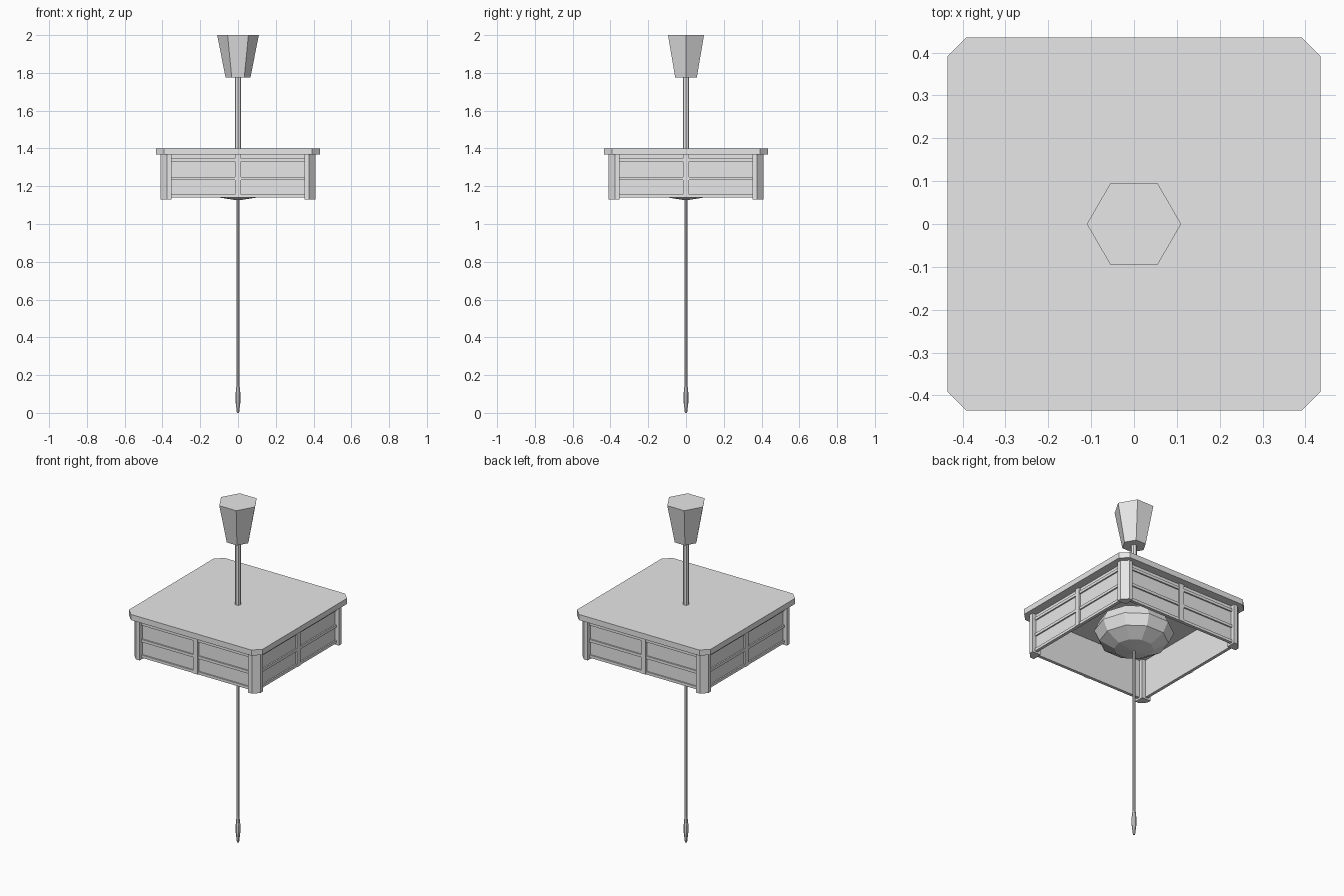
import bpy, bmesh
from math import cos, sin, pi

if "Cube" in bpy.data.objects:
    bpy.data.objects.remove(bpy.data.objects["Cube"], do_unlink=True)

GREY = (0.8, 0.8, 0.8, 1.0)
metal = bpy.data.materials.new("plain grey")
metal.use_nodes = True
metal.diffuse_color = GREY
metal.node_tree.nodes["Principled BSDF"].inputs["Base Color"].default_value = GREY


def finish(name, bm):
    bmesh.ops.recalc_face_normals(bm, faces=bm.faces[:])
    mesh = bpy.data.meshes.new(name)
    bm.to_mesh(mesh)
    bm.free()
    mesh.materials.append(metal)
    ob = bpy.data.objects.new(name, mesh)
    bpy.context.collection.objects.link(ob)
    return ob


def lathe(name, profile, sides):
    """Flat-sided turned solid from (radius, height) pairs, capped at both ends."""
    bm = bmesh.new()
    rings = [[bm.verts.new((r * cos(2 * pi * i / sides), r * sin(2 * pi * i / sides), z))
              for i in range(sides)] for r, z in profile]
    for a, b in zip(rings, rings[1:]):
        for i in range(sides):
            j = (i + 1) % sides
            bm.faces.new((a[i], a[j], b[j], b[i]))
    bm.faces.new(rings[0])
    bm.faces.new(rings[-1])
    bmesh.ops.remove_doubles(bm, verts=bm.verts[:], dist=1e-5)
    return finish(name, bm)


def prism(name, outline, z0, z1):
    bm = bmesh.new()
    face = bm.faces.new([bm.verts.new((x, y, z0)) for x, y in outline])
    top = bmesh.ops.extrude_face_region(bm, geom=[face])["geom"]
    for v in top:
        if isinstance(v, bmesh.types.BMVert):
            v.co.z = z1
    return finish(name, bm)


def box(name, x0, x1, y0, y1, z0, z1):
    return prism(name, [(x0, y0), (x1, y0), (x1, y1), (x0, y1)], z0, z1)


# Ceiling canopy, hanging rod, pull cord and its weight
lathe("ceiling_canopy", [(0.066, 1.775), (0.11, 2.0)], 6)
lathe("hanging_rod", [(0.017, 1.39), (0.017, 1.78)], 8)
lathe("pull_cord", [(0.008, 0.13), (0.008, 1.14)], 8)
lathe("pull_weight", [(0.006, 0), (0.013, 0.06), (0.013, 0.1), (0.008, 0.15)], 8)

# Flattened globe under the lid
MID, HALF, RADIUS = 1.246, 0.121, 0.213
globe = [(max(RADIUS * sin(pi * k / 6), 0.001), MID - HALF * cos(pi * k / 6)) for k in range(7)]
lathe("globe", globe, 10)

# Square lid with clipped corners
W, C = 0.435, 0.392
LID = 1.367
prism("lid", [(-C, -W), (C, -W), (W, -C), (W, C), (C, W), (-C, W), (-W, C), (-W, -C)], LID, 1.4)

# Four identical sides, each with a corner post, pane, rails and mullion
for n, side in enumerate(("front", "left", "back", "right")):
    parts = [
        prism(side + "_corner_post", [(0.353, -0.353), (0.353, -0.41), (0.377, -0.41),
                                      (0.41, -0.377), (0.41, -0.353)], 1.13, LID),
        box(side + "_pane", -0.36, 0.36, -0.385, -0.375, 1.14, LID),
        box(side + "_mullion", -0.015, 0.015, -0.396, -0.38, 1.14, LID),
    ]
    for label, z in (("lower", 1.14), ("middle", 1.232), ("upper", 1.33)):
        parts.append(box(f"{side}_{label}_rail", -0.358, 0.358, -0.393, -0.38, z, z + 0.016))
    for ob in parts:
        ob.rotation_euler.z = n * pi / 2
